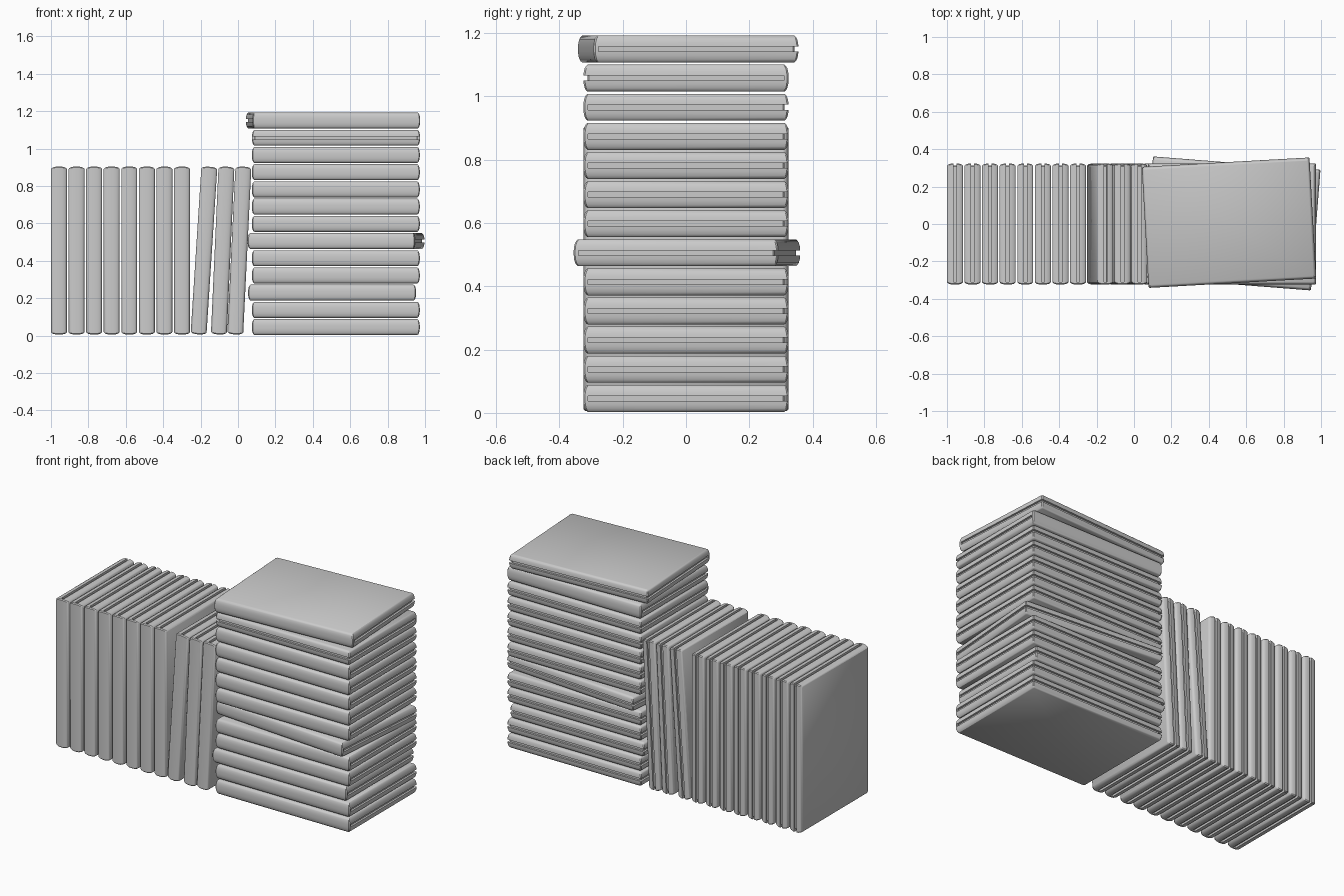
import bpy, bmesh
from math import radians

if "Cube" in bpy.data.objects:
    bpy.data.objects.remove(bpy.data.objects["Cube"])

L, W, T = 0.449, 0.324, 0.0425   # half length, half width, half thickness
SPINE = -0.309                   # the groove stops at the spine wall
GROOVE, DEPTH = 0.008, 0.012     # half height and depth of the opening groove


def outline(inset, groove):
    """Case outline; the groove narrows the three opening sides only."""
    x, y, c = L - inset, W - inset, 0.005
    gx, gy = x - groove, y - groove
    right = [(x - c, -y), (x, -y + c), (x, SPINE), (gx, SPINE), (gx, gy - c), (gx - c, gy)]
    return right + [(-px, py) for px, py in reversed(right)]


def case_mesh():
    # levels through the thickness: z, bulge inset, groove depth
    half = [(T, 0.013, 0), (T - 0.004, 0.008, 0), (T - 0.011, 0.004, 0),
            (0.020, 0.001, 0), (GROOVE, 0, 0), (GROOVE, 0, DEPTH)]
    levels = [(-z, i, g) for z, i, g in half] + half[::-1]
    bm = bmesh.new()
    rings = [[bm.verts.new((x, y, z)) for x, y in outline(i, g)] for z, i, g in levels]
    n = len(rings[0])
    for a, b in zip(rings, rings[1:]):
        for k in range(n):
            m = (k + 1) % n
            bm.faces.new((a[k], a[m], b[m], b[k]))
    bm.faces.new(rings[0][::-1])
    bm.faces.new(rings[-1])
    bmesh.ops.remove_doubles(bm, verts=bm.verts, dist=0.0001)
    bmesh.ops.recalc_face_normals(bm, faces=bm.faces)
    me = bpy.data.meshes.new("disc_case")
    bm.to_mesh(me)
    bm.free()
    return me


mesh = case_mesh()


def place(name, loc, rot):
    ob = bpy.data.objects.new(name, mesh)
    ob.location = loc
    ob.rotation_euler = [radians(a) for a in rot]
    bpy.context.collection.objects.link(ob)
    return ob


# upright row, spines facing the front
for i in range(8):
    place(f"upright_case_{i + 1}", (-0.957 + 0.0939 * i, 0, 0.455), (0, 90, 0))

# leaning cases resting against the stack
for i, (x, lean) in enumerate([(-0.182, 3.7), (-0.082, 2.6), (0.007, 2.8)]):
    place(f"leaning_case_{i + 1}", (x, 0, 0.455), (0, 90 + lean, 0))

# flat stack: most are square, a few shifted, turned or reversed
special = {2: (0.503, 0, 0), 5: (0.524, 0.003, -4.5),
           11: (0.524, 0, 180), 12: (0.508, 0.007, 3.2)}
for i in range(13):
    x, y, turn = special.get(i, (0.523, 0, 0))
    last = place(f"stacked_case_{i + 1}", (x, y, 0.046 + 0.092 * i), (0, 0, turn))

# smooth the rounded sides, keep the groove and corners crisp
bpy.context.view_layer.objects.active = last
last.select_set(True)
bpy.ops.object.shade_smooth_by_angle(angle=radians(30))
